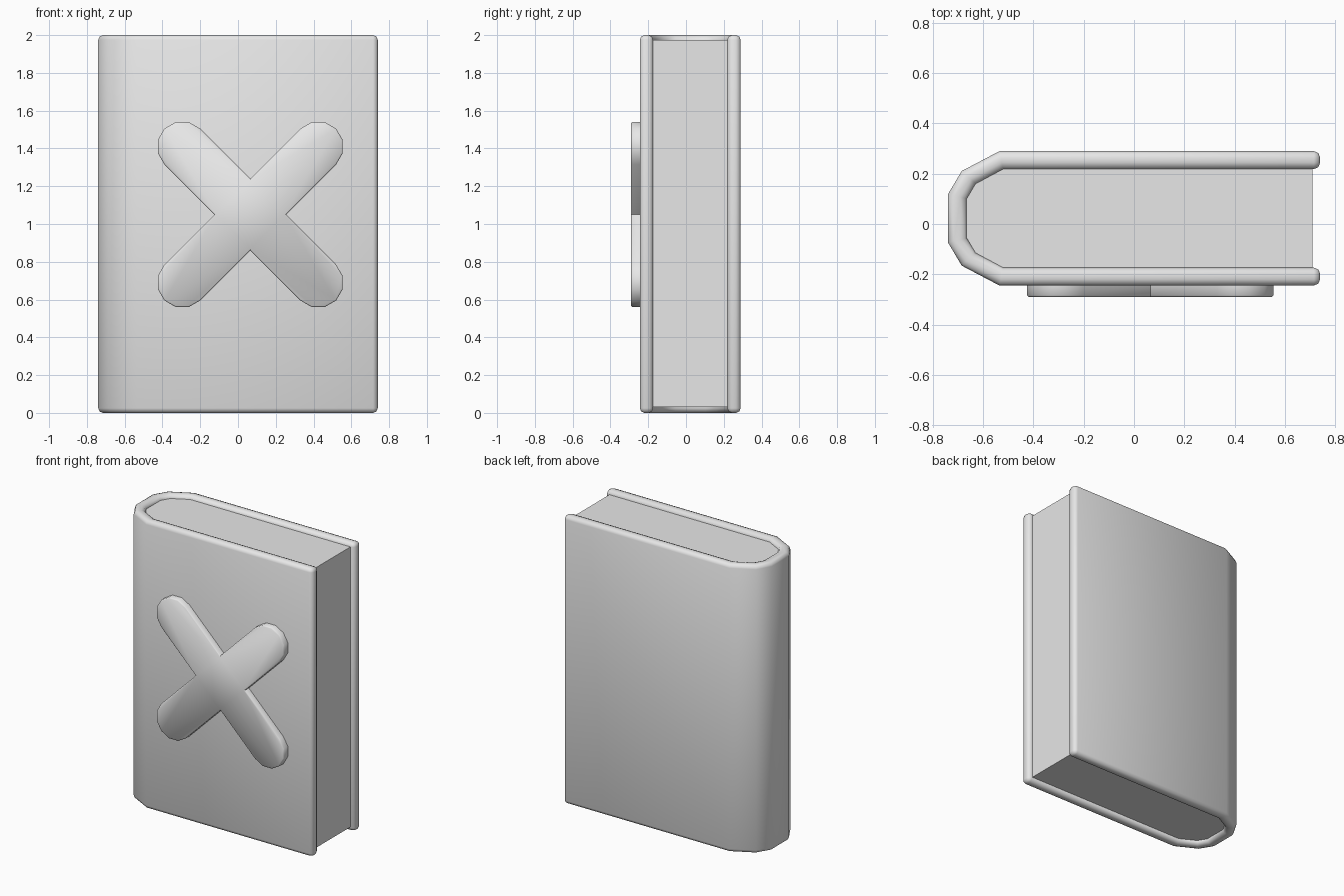
import bpy, bmesh
from math import sin, cos, radians, sqrt
from mathutils import Vector

cube = bpy.data.objects.get("Cube")
if cube:
    bpy.data.objects.remove(cube, do_unlink=True)

grey = bpy.data.materials.new("plain_grey")
grey.use_nodes = True
grey.diffuse_color = (0.8, 0.8, 0.8, 1)
grey.node_tree.nodes["Principled BSDF"].inputs["Base Color"].default_value = (0.8, 0.8, 0.8, 1)

MID_Y = 0.0225  # mid-plane between the two boards


def prism(name, outline, extrusion, bevel_rule=None, bevel=0.0, segments=2):
    """Extrude a closed 3D outline, bevel edges picked by a rule, and smooth it."""
    bm = bmesh.new()
    base = bm.faces.new([bm.verts.new(p) for p in outline])
    result = bmesh.ops.extrude_face_region(bm, geom=[base], use_keep_orig=True)
    moved = [g for g in result["geom"] if isinstance(g, bmesh.types.BMVert)]
    bmesh.ops.translate(bm, verts=moved, vec=Vector(extrusion))
    bmesh.ops.recalc_face_normals(bm, faces=bm.faces)
    if bevel_rule:
        edges = [e for e in bm.edges if bevel_rule(e)]
        bmesh.ops.bevel(bm, geom=edges, offset=bevel, segments=segments,
                        profile=0.5, affect='EDGES', clamp_overlap=True)
    mesh = bpy.data.meshes.new(name)
    bm.to_mesh(mesh)
    bm.free()
    mesh.materials.append(grey)
    obj = bpy.data.objects.new(name, mesh)
    bpy.context.collection.objects.link(obj)
    bpy.ops.object.select_all(action='DESELECT')
    obj.select_set(True)
    bpy.context.view_layer.objects.active = obj
    bpy.ops.object.shade_smooth_by_angle(angle=radians(50))
    return obj


def mirrored(half):
    """Half outline as (x, distance from mid-plane), mirrored to a full one."""
    return ([(x, MID_Y - d) for x, d in half]
            + [(x, MID_Y + d) for x, d in reversed(half)])


# Wrap-around cover with a faceted, rounded spine
outer = mirrored([(0.74, 0.267), (-0.535, 0.267), (-0.685, 0.188), (-0.74, 0.095)])
inner_half = [(-0.52, 0.196), (-0.63, 0.137), (-0.665, 0.078)]
inner = mirrored([(0.74, 0.196)] + inner_half)
cover = outer + inner[::-1]
prism("cover", [(x, y, 0) for x, y in cover], (0, 0, 2),
      lambda e: e.calc_face_angle(0) > radians(50)
      and not (abs(e.verts[0].co.z - e.verts[1].co.z) > 1 and e.verts[0].co.x < 0),
      0.025)

# Page block, slightly recessed and tucked into the cover
pages = mirrored([(0.71, 0.198)] + [(x - 0.002, d + 0.002) for x, d in inner_half])
prism("page_block", [(x, y, 0.03) for x, y in pages], (0, 0, 1.945))

# Raised cross with rounded arm ends on the front board
CX, CZ, REACH, RADIUS = 0.065, 1.05, 0.36, 0.134
cross = []
for quarter in range(4):
    aim = 45 + 90 * quarter
    px = CX + REACH * sqrt(2) * cos(radians(aim))
    pz = CZ + REACH * sqrt(2) * sin(radians(aim))
    for step in range(-3, 4):
        a = radians(aim + 30 * step)
        cross.append((px + RADIUS * cos(a), -0.24, pz + RADIUS * sin(a)))
    a = radians(aim + 45)
    cross.append((CX + RADIUS * sqrt(2) * cos(a), -0.24, CZ + RADIUS * sqrt(2) * sin(a)))
prism("front_cross", cross, (0, -0.05, 0),
      lambda e: all(v.co.y < -0.28 for v in e.verts), 0.006, 1)
